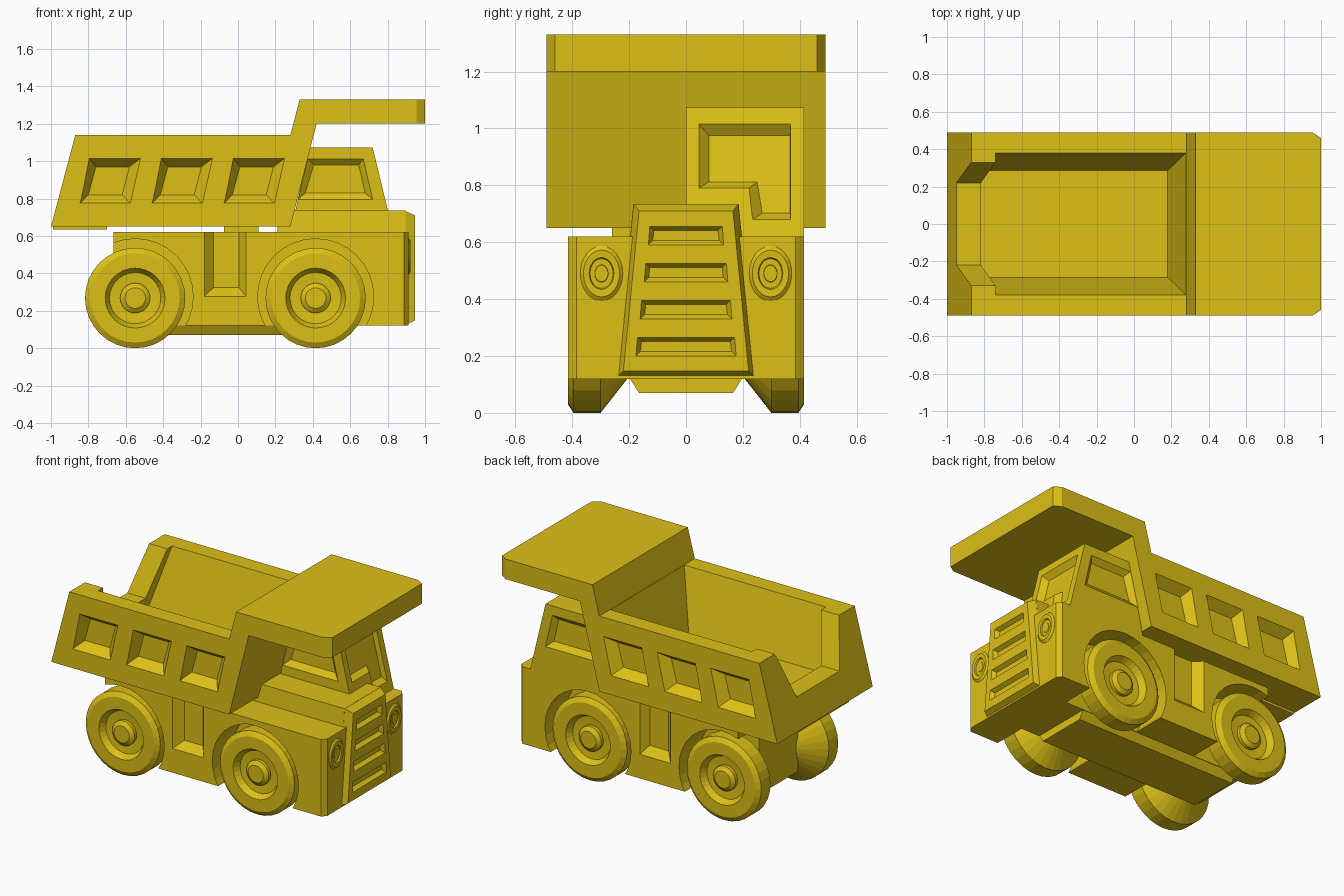
import bpy, bmesh
from math import sin, cos, tau

if "Cube" in bpy.data.objects:
    bpy.data.objects.remove(bpy.data.objects["Cube"])

paint = bpy.data.materials.new("yellow_paint")
paint.diffuse_color = (0.72, 0.53, 0.008, 1)
paint.use_nodes = True
paint.node_tree.nodes["Principled BSDF"].inputs["Base Color"].default_value = paint.diffuse_color


def loft(name, loops):
    """Skin equal-length loops of 3D points and cap both ends."""
    bm = bmesh.new()
    rings = [[bm.verts.new(p) for p in lp] for lp in loops]
    n = len(rings[0])
    for a, b in zip(rings, rings[1:]):
        for i in range(n):
            j = (i + 1) % n
            bm.faces.new((a[i], a[j], b[j], b[i]))
    bm.faces.new(rings[0])
    bm.faces.new(rings[-1])
    bmesh.ops.recalc_face_normals(bm, faces=bm.faces)
    me = bpy.data.meshes.new(name)
    bm.to_mesh(me)
    bm.free()
    me.materials.append(paint)
    ob = bpy.data.objects.new(name, me)
    bpy.context.collection.objects.link(ob)
    return ob


def pocket(outer, inner, out=0.3):
    """Tapered cutter from a surface outline to a smaller floor outline."""
    over = [tuple(a + (a - b) * out for a, b in zip(p, q)) for p, q in zip(outer, inner)]
    return loft("cutter", [over, inner])


def carve(ob, cutters):
    for c in cutters:
        c.hide_render = True
        m = ob.modifiers.new("cut", 'BOOLEAN')
        m.operation, m.solver, m.object = 'DIFFERENCE', 'EXACT', c
    dg = bpy.context.evaluated_depsgraph_get()
    me = bpy.data.meshes.new_from_object(ob.evaluated_get(dg))
    ob.modifiers.clear()
    ob.data = me
    for c in cutters:
        bpy.data.objects.remove(c)


def box(name, x0, x1, y0, y1, z0, z1):
    return loft(name, [[(x0, y0, z), (x1, y0, z), (x1, y1, z), (x0, y1, z)] for z in (z0, z1)])


def disc_y(y, r, cx, cz, n=32):
    return [(cx + r * cos(tau * i / n), y, cz + r * sin(tau * i / n)) for i in range(n)]


def xz(pts, y):
    return [(x, y, z) for x, z in pts]


# Dump bed with overhanging canopy, front corners chamfered
def bed_loop(y, tip):
    return xz([(-1, .65), (-.87, 1.14), (.28, 1.14), (.33, 1.33), (tip, 1.33),
               (tip, 1.2), (.42, 1.2), (.28, .65)], y)


bed = loft("dump_bed", [bed_loop(-.49, .955), bed_loop(-.46, 1), bed_loop(.46, 1), bed_loop(.49, .955)])


def rect(x0, x1, y, z):
    return [(x0, -y, z), (x1, -y, z), (x1, y, z), (x0, y, z)]


cuts = [pocket(rect(-.74, .278, .38, 1.14), rect(-.84, .18, .285, .76), .05),
        pocket(rect(-1.1, -.7, .33, 1.14), rect(-1.1, -.7, .22, .84), .1)]
# Three slanted pockets on each side of the bed
for s in (-1, 1):
    for k in range(3):
        d = k * .385
        o = [(-.845, .775), (-.795, 1.015), (-.52, 1.015), (-.575, .775)]
        i = [(-.8, .82), (-.76, .97), (-.58, .97), (-.62, .82)]
        cuts.append(pocket(xz([(x + d, z) for x, z in o], s * .49),
                           xz([(x + d, z) for x, z in i], s * .43)))
carve(bed, cuts)
box("bed_rear_rest", -.99, -.7, -.26, .26, .635, .66)
box("bed_crossbar", -.075, .11, -.26, .26, .60, .66)

# Main body with wheel arches and side recesses
plan = [(-.665, -.415), (.888, -.415), (.912, -.385), (.912, .385), (.888, .415), (-.665, .415)]
body = loft("body", [[(x, y, z) for x, y in plan] for z in (.12, .62)])
cuts = []
for s in (-1, 1):
    for cx in (-.55, .415):
        cuts.append(loft("cutter", [disc_y(s * .2, .31, cx, .275), disc_y(s * .5, .31, cx, .275)]))
    cuts.append(pocket(xz([(-.18, .7), (-.18, .277), (.042, .277), (.042, .7)], s * .415),
                       xz([(-.13, .7), (-.13, .325), (.005, .325), (.005, .7)], s * .365)))
carve(body, cuts)
belly = [(-.2, .125), (-.165, .07), (.165, .07), (.2, .125)]
loft("under_beam", [[(x, y, z) for y, z in belly] for x in (-.6, .55)])

# Hood and tapered grille with four slots
hood = [(-.197, .61), (-.185, .735), (.185, .735), (.197, .61)]
loft("hood", [[(x, y, z) for y, z in hood] for x in (.21, .895)])


def trap(x, y0, y1, z0, z1):
    return [(x, -y0, z0), (x, -y1, z1), (x, y1, z1), (x, y0, z0)]


grille = loft("grille", [trap(.88, .247, .185, .121, .735), trap(.892, .247, .185, .121, .735),
                         trap(.945, .22, .165, .147, .71)])
cuts = []
for k in range(4):
    z, w = .2 + k * .13, .176 - k * .0145
    cuts.append(pocket(trap(.945, w, w - .005, z, z + .065),
                       trap(.92, w - .016, w - .02, z + .016, z + .051)))
carve(grille, cuts)

# Cab on one side, with side windows and an L-shaped windscreen
side = [(.28, .61), (.832, .61), (.72, 1.073), (.38, 1.073)]
cab = loft("cab", [xz(side, 0), xz(side, .415)])
so = [(.32, .795), (.72, .795), (.67, 1.012), (.375, 1.012)]
si = [(.36, .83), (.68, .83), (.645, .98), (.405, .98)]


def slope(pts, d):
    return [(.832 - (z - .61) * .242 - d, y, z) for y, z in pts]


fo = [(.045, 1.015), (.368, 1.015), (.368, .68), (.235, .68), (.222, .79), (.045, .79)]
fi = [(.08, .975), (.366, .975), (.366, .702), (.268, .702), (.25, .812), (.08, .812)]
carve(cab, [pocket(xz(so, 0), xz(si, .03)), pocket(xz(so, .415), xz(si, .385)),
            pocket(slope(fo, 0), slope(fi, .035))])

# Wheels: chamfered tyre, recessed rim, hub, and inner cone
wheel = [(.16, .09), (.2, .14), (.3, .268), (.395, .268), (.415, .238), (.415, .16),
         (.375, .137), (.37, .08), (.392, .08), (.41, .055)]
for end, cx in (("rear", -.55), ("front", .415)):
    for sd, s in (("right", -1), ("left", 1)):
        loft(f"{end}_{sd}_wheel", [disc_y(s * y, r, cx, .268) for y, r in wheel])

# Oval headlights with a ring and a raised centre
lamp = [(.9, 1), (.913, 1), (.923, .85), (.921, .58), (.908, .52), (.908, .36), (.914, .3)]
for sd, s in (("right", -1), ("left", 1)):
    loft(f"{sd}_headlight", [[(x, s * .297 + .075 * k * cos(tau * i / 24), .49 + .097 * k * sin(tau * i / 24))
                              for i in range(24)] for x, k in lamp])
